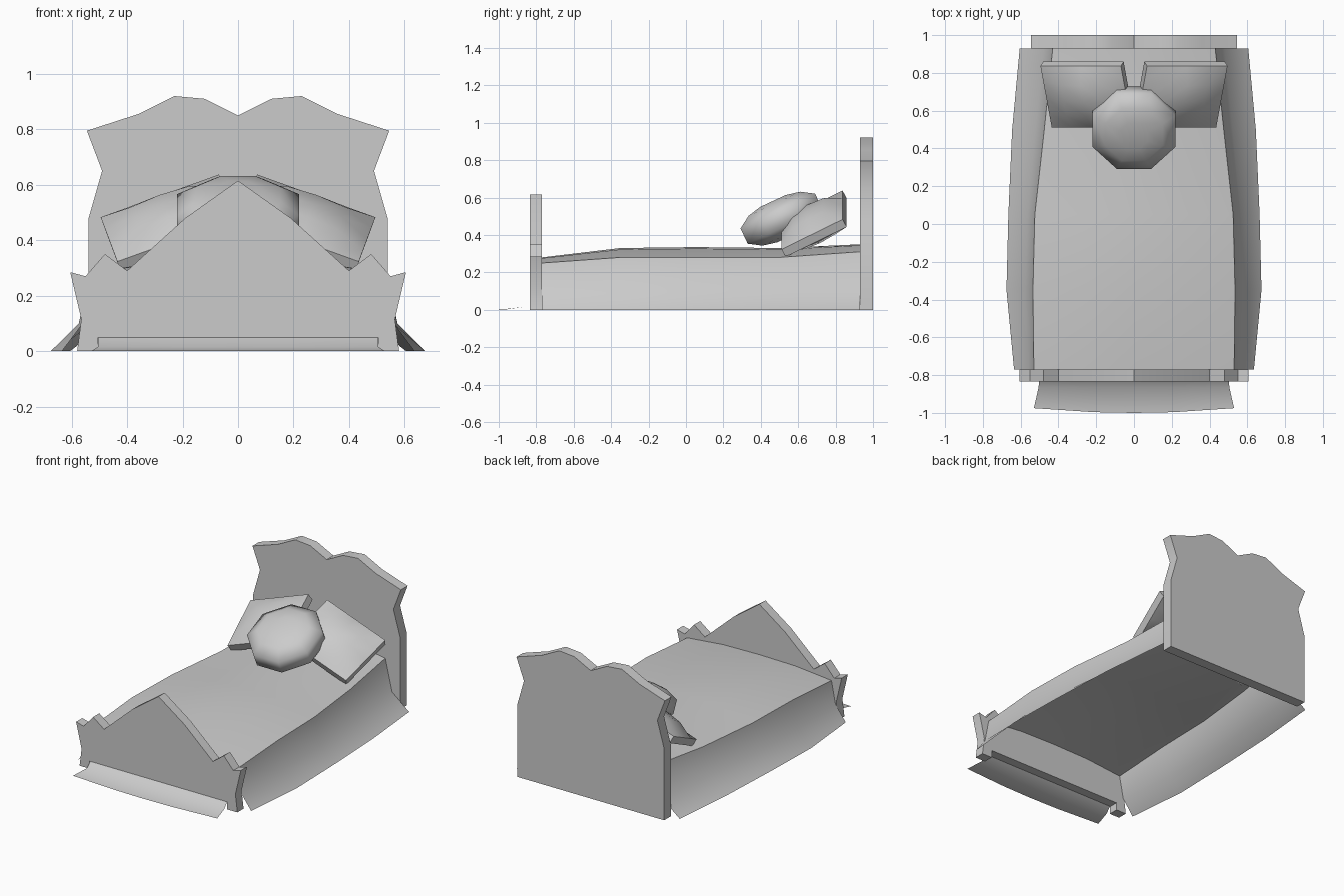
import bpy, math
from mathutils import Vector, Matrix

if "Cube" in bpy.data.objects:
    bpy.data.objects.remove(bpy.data.objects["Cube"])


def make(name, verts, faces, angle=40):
    me = bpy.data.meshes.new(name)
    me.from_pydata([tuple(v) for v in verts], [], faces)
    ob = bpy.data.objects.new(name, me)
    bpy.context.collection.objects.link(ob)
    bpy.ops.object.select_all(action='DESELECT')
    bpy.context.view_layer.objects.active = ob
    ob.select_set(True)
    bpy.ops.object.mode_set(mode='EDIT')
    bpy.ops.mesh.select_all(action='SELECT')
    bpy.ops.mesh.normals_make_consistent(inside=False)
    bpy.ops.object.mode_set(mode='OBJECT')
    bpy.ops.object.shade_smooth_by_angle(angle=math.radians(angle))
    return ob


def board(name, half, y0, y1):
    """Extrude a left/right mirrored outline (right half, top to bottom) along y."""
    left = [(-x, z) for x, z in reversed(half) if x > 0]
    pts = half + left
    n = len(pts)
    verts = [(x, y0, z) for x, z in pts] + [(x, y1, z) for x, z in pts]
    faces = [tuple(range(n)), tuple(range(2 * n - 1, n - 1, -1))]
    faces += [(i, (i + 1) % n, n + (i + 1) % n, n + i) for i in range(n)]
    return make(name, verts, faces)


def sheet(name, rows):
    """Open grid surface from equal-length rows of points."""
    c = len(rows[0])
    faces = [(r * c + i, r * c + i + 1, (r + 1) * c + i + 1, (r + 1) * c + i)
             for r in range(len(rows) - 1) for i in range(c - 1)]
    return make(name, [p for row in rows for p in row], faces, 50)


# Headboard with a wavy top, footboard with a peak and two short legs
board("headboard", [(0, 0.85), (0.12, 0.91), (0.23, 0.92), (0.36, 0.855), (0.545, 0.795),
                    (0.49, 0.65), (0.54, 0.475), (0.54, 0.0)], 0.93, 1.0)
board("footboard", [(0, 0.615), (0.19, 0.48), (0.40, 0.29), (0.48, 0.35), (0.55, 0.27),
                    (0.605, 0.285), (0.565, 0.115), (0.58, 0.0), (0.505, 0.0), (0.505, 0.05)],
      -0.835, -0.77)

# Blanket: y, crown height, edge height, edge half width, floor half width
stations = [(-0.77, 0.28, 0.25, 0.53, 0.635), (-0.35, 0.33, 0.28, 0.535, 0.675),
            (0.05, 0.335, 0.28, 0.525, 0.665), (0.5, 0.33, 0.28, 0.475, 0.645),
            (0.93, 0.35, 0.31, 0.43, 0.605)]
rows = []
for y, zc, ze, xe, xf in stations:
    half = [(xe * 0.5, zc - (zc - ze) * 0.15), (xe, ze),
            (xe + (xf - xe) * 0.28, 0.10), (xf, 0.0)]
    rows.append([(-x, y, z) for x, z in reversed(half)] + [(0, y, zc)]
                + [(x, y, z) for x, z in half])
sheet("blanket", rows)

# Blanket flap showing under the footboard
flap = [(-0.80, 0.08, 0.50, 0), (-0.865, 0.015, 0.505, 0), (-0.975, 0.0, 0.53, 0.025)]
sheet("blanket_flap", [[(x * w, y - b * (1 - x * x), z) for x in (-1, -0.4, 0, 0.4, 1)]
                       for y, z, w, b in flap])


# Two leaning square pillows
def pillow(name, s, n=4):
    c = Vector((0.245, 0.685, 0.46))
    u, v = Vector((0.213, 0.0, -0.077)), Vector((0.03, 0.163, 0.08))
    nrm = u.cross(v).normalized()
    verts, faces, m = [], [], n + 1
    for side in (1, -1):
        for j in range(m):
            for i in range(m):
                a, b = 2 * i / n - 1, 2 * j / n - 1
                h = 0.024 + 0.06 * math.sqrt((1 - a * a) * (1 - b * b))
                p = c + u * a + v * b + nrm * h * side
                verts.append((p.x * s, p.y, p.z))
    for k in (0, m * m):
        faces += [(k + j * m + i, k + j * m + i + 1, k + (j + 1) * m + i + 1, k + (j + 1) * m + i)
                  for j in range(n) for i in range(n)]
    rim = ([i for i in range(n)] + [j * m + n for j in range(n)]
           + [n * m + i for i in range(n, 0, -1)] + [j * m for j in range(n, 0, -1)])
    for a, b in zip(rim, rim[1:] + rim[:1]):
        faces.append((a, b, b + m * m, a + m * m))
    make(name, verts, faces)


pillow("pillow_right", 1)
pillow("pillow_left", -1)

# Round eight-sided cushion resting on the pillows
rings = [(0.08, -0.105), (0.165, -0.088), (0.238, -0.045),
         (0.238, 0.045), (0.165, 0.088), (0.08, 0.105)]
place = Matrix.Translation((0, 0.51, 0.487)) @ Matrix.Rotation(math.radians(25), 4, 'X')
N = 8
verts = [place @ Vector((r * math.cos((k + 0.5) * math.tau / N),
                         r * math.sin((k + 0.5) * math.tau / N), z))
         for r, z in rings for k in range(N)]
faces = [(r * N + k, r * N + (k + 1) % N, (r + 1) * N + (k + 1) % N, (r + 1) * N + k)
         for r in range(len(rings) - 1) for k in range(N)]
faces += [tuple(range(N)), tuple(range((len(rings) - 1) * N, len(rings) * N))]
make("round_cushion", verts, faces, 60)
